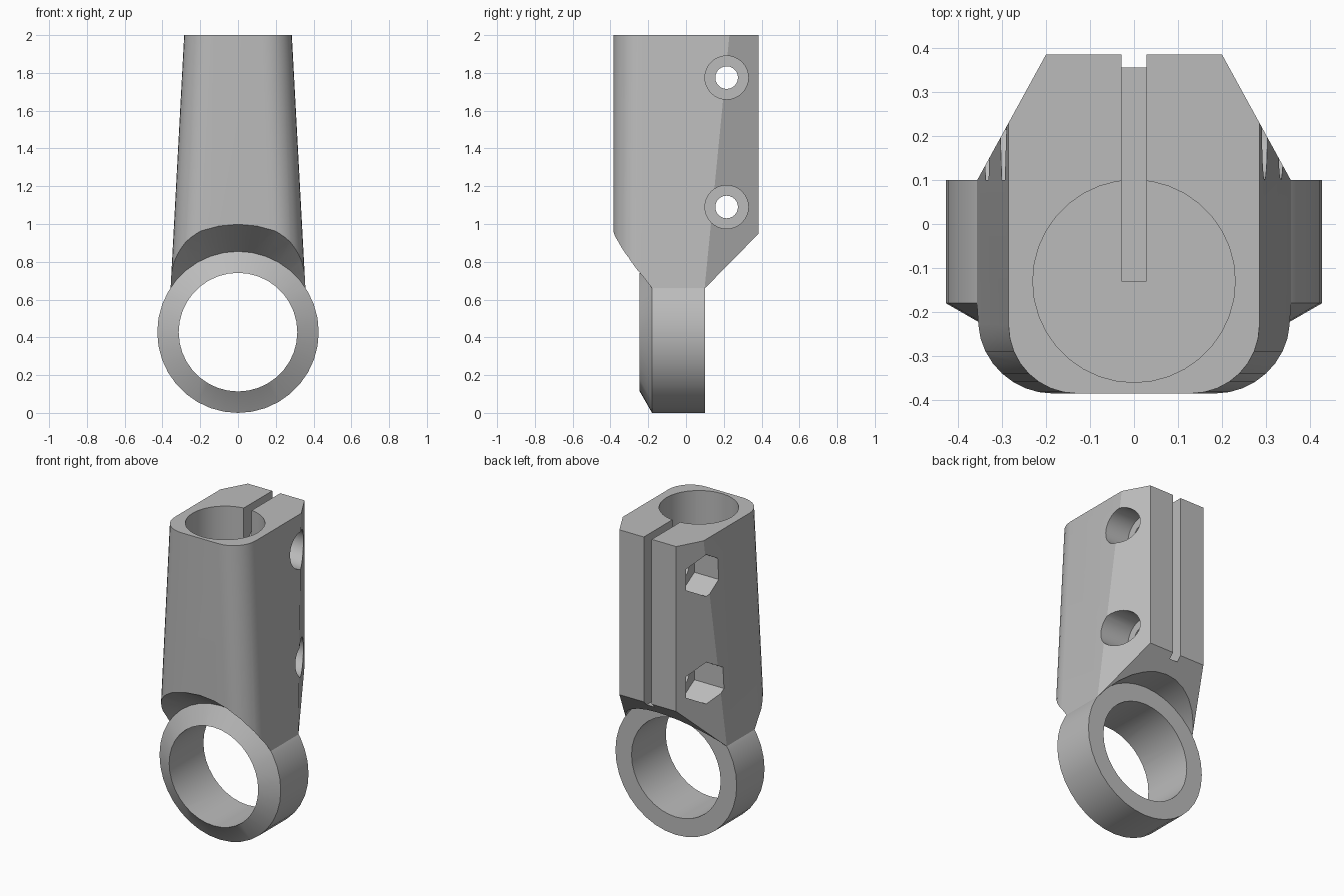
import bpy, bmesh, math
from mathutils import Matrix, Vector

old = bpy.data.objects.get("Cube")
if old:
    bpy.data.objects.remove(old, do_unlink=True)

RING_Z, RING_R, HOLE_R = 0.4275, 0.4275, 0.314
SIDES = 36

grey = bpy.data.materials.new("mid_grey")
grey.use_nodes = True
grey.diffuse_color = (0.5, 0.5, 0.5, 1)
grey.node_tree.nodes["Principled BSDF"].inputs["Base Color"].default_value = (0.5, 0.5, 0.5, 1)


def loft(name, sections):
    """Closed solid through matching point loops, capped at both ends."""
    bm = bmesh.new()
    loops = [[bm.verts.new(p) for p in s] for s in sections]
    n = len(loops[0])
    for a, b in zip(loops, loops[1:]):
        for i in range(n):
            j = (i + 1) % n
            bm.faces.new((a[i], a[j], b[j], b[i]))
    bm.faces.new(loops[0][::-1])
    bm.faces.new(loops[-1])
    bmesh.ops.recalc_face_normals(bm, faces=bm.faces)
    mesh = bpy.data.meshes.new(name)
    bm.to_mesh(mesh)
    bm.free()
    mesh.materials.append(grey)
    ob = bpy.data.objects.new(name, mesh)
    bpy.context.collection.objects.link(ob)
    return ob


def turned(name, profile, axis, centre, sides=SIDES):
    """Solid of revolution; profile is (position along axis, radius)."""
    rot = {"X": Matrix.Rotation(math.pi / 2, 3, "Y"),
           "Y": Matrix.Rotation(-math.pi / 2, 3, "X"),
           "Z": Matrix.Identity(3)}[axis]
    angles = [math.tau * i / sides for i in range(sides)]
    return loft(name, [[Vector(centre) + rot @ Vector((r * math.cos(a), r * math.sin(a), t))
                        for a in angles] for t, r in profile])


def combine(target, tool, operation="DIFFERENCE"):
    mod = target.modifiers.new("cut", "BOOLEAN")
    mod.operation, mod.object, mod.solver = operation, tool, "EXACT"
    bpy.context.view_layer.objects.active = target
    bpy.ops.object.modifier_apply(modifier=mod.name)
    bpy.data.objects.remove(tool, do_unlink=True)


def body_section(half, z, corner=0.155, depth=0.385, flat=0.2):
    """Half-outline with rounded front corner and vertical rear chamfer, mirrored."""
    side = []
    for i in range(9):
        a = math.pi / 2 * i / 8
        side.append((half - corner + corner * math.sin(a),
                     -depth + corner - corner * math.cos(a)))
    side.append((half, depth - (half - flat) / 0.548))
    side.append((flat, depth))
    return [(x, y, z) for x, y in side] + [(-x, y, z) for x, y in reversed(side)]


# Tapered clamp body
body = loft("clamp_bracket", [body_section(0.357, 0.66), body_section(0.285, 2.0)])

# Sloping underside at the back
slope = [(0.0, 0.558), (0.6, 1.168), (0.6, 0.4), (0.0, 0.4)]
combine(body, loft("slope_cutter", [[(x, y, z) for y, z in slope] for x in (-1, 1)]))

# Clearance around the ring: flared at the front, straight at the back
ring_centre = (0, 0, RING_Z)
combine(body, turned("front_clearance", [(-0.6, 0.721), (-0.18, RING_R)], "Y", ring_centre))
combine(body, turned("rear_clearance", [(0.1, RING_R), (0.6, RING_R)], "Y", ring_centre))

# Ring with a bevelled front, then its through hole
combine(body, turned("ring", [(-0.245, HOLE_R), (-0.18, RING_R), (0.1, RING_R)],
                     "Y", ring_centre), "UNION")
combine(body, turned("ring_hole", [(-0.7, HOLE_R), (0.7, HOLE_R)], "Y", ring_centre))

# Vertical bore and clamping slot
combine(body, turned("bore", [(1.02, 0.23), (2.2, 0.23)], "Z", (0, -0.13, 0)))
slot = [(-0.028, -0.13), (0.028, -0.13), (0.028, 0.6), (-0.028, 0.6)]
combine(body, loft("slot", [[(x, y, z) for x, y in slot] for z in (0.92, 2.2)]))

# Two clamp screws: through hole, round head recess, hexagonal nut recess
for z in (1.09, 1.775):
    centre = (0, 0.215, z)
    combine(body, turned("screw_hole", [(-0.6, 0.06), (0.6, 0.06)], "X", centre, 24))
    combine(body, turned("head_recess", [(0.13, 0.115), (0.6, 0.115)], "X", centre, 32))
    combine(body, turned("nut_recess", [(-0.6, 0.133), (-0.13, 0.133)], "X", centre, 6))

# Smooth curved walls, crisp edges
bpy.ops.object.select_all(action="DESELECT")
body.select_set(True)
bpy.context.view_layer.objects.active = body
bpy.ops.object.shade_smooth_by_angle(angle=math.radians(25))
